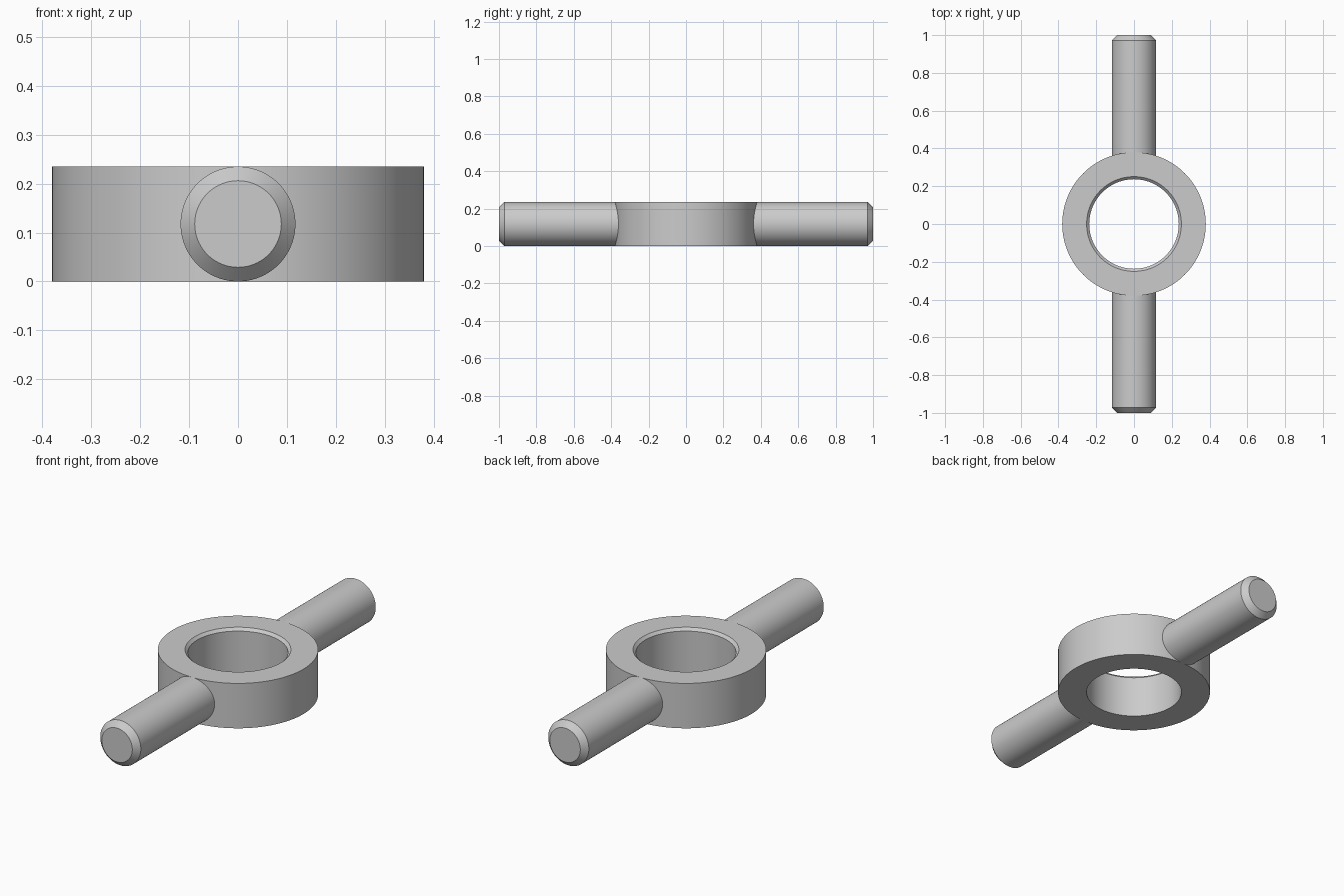
import bpy
import math
from mathutils import Matrix

cube = bpy.data.objects.get("Cube")
if cube:
    bpy.data.objects.remove(cube, do_unlink=True)

SEGMENTS = 96
HEIGHT = 0.235
ROD_RADIUS = HEIGHT / 2
CHAMFER = 0.029

steel = bpy.data.materials.new("plain grey steel")
steel.use_nodes = True
grey = (0.6, 0.6, 0.6, 1)
steel.diffuse_color = grey
steel.node_tree.nodes["Principled BSDF"].inputs["Base Color"].default_value = grey


def lathe(name, profile, closed, transform):
    """Turn a (radius, height) profile around z, then place it."""
    count = len(profile)
    verts, faces = [], []
    for s in range(SEGMENTS):
        a = math.tau * s / SEGMENTS
        verts += [(r * math.cos(a), r * math.sin(a), h) for r, h in profile]
    for s in range(SEGMENTS):
        here, there = s * count, (s + 1) % SEGMENTS * count
        for i in range(count if closed else count - 1):
            j = (i + 1) % count
            faces.append((here + i, there + i, there + j, here + j))
    # Flat end caps for solid bars
    if not closed:
        starts = [s * count for s in range(SEGMENTS)]
        faces.append(starts[::-1])
        faces.append([v + count - 1 for v in starts])
    mesh = bpy.data.meshes.new(name)
    mesh.from_pydata(verts, [], faces)
    mesh.transform(transform)
    mesh.materials.append(steel)
    obj = bpy.data.objects.new(name, mesh)
    bpy.context.collection.objects.link(obj)
    bpy.ops.object.select_all(action="DESELECT")
    obj.select_set(True)
    bpy.context.view_layer.objects.active = obj
    bpy.ops.object.shade_smooth_by_angle(angle=math.radians(30))
    return obj


# Hub ring, with its bore chamfered on the upper edge only
bore, lip, outer = 0.237, 0.014, 0.38
lathe("hub_ring",
      [(bore, 0), (outer, 0), (outer, HEIGHT), (bore + lip, HEIGHT), (bore, HEIGHT - lip)],
      True, Matrix.Identity(4))

# Opposed round bars with chamfered ends, rooted inside the ring wall
rod_profile = [(ROD_RADIUS, 0.3), (ROD_RADIUS, 1 - CHAMFER), (ROD_RADIUS - CHAMFER, 1)]
for name, side in (("front_rod", 1), ("back_rod", -1)):
    place = Matrix.Translation((0, 0, ROD_RADIUS)) @ Matrix.Rotation(side * math.pi / 2, 4, "X")
    lathe(name, rod_profile, False, place)
